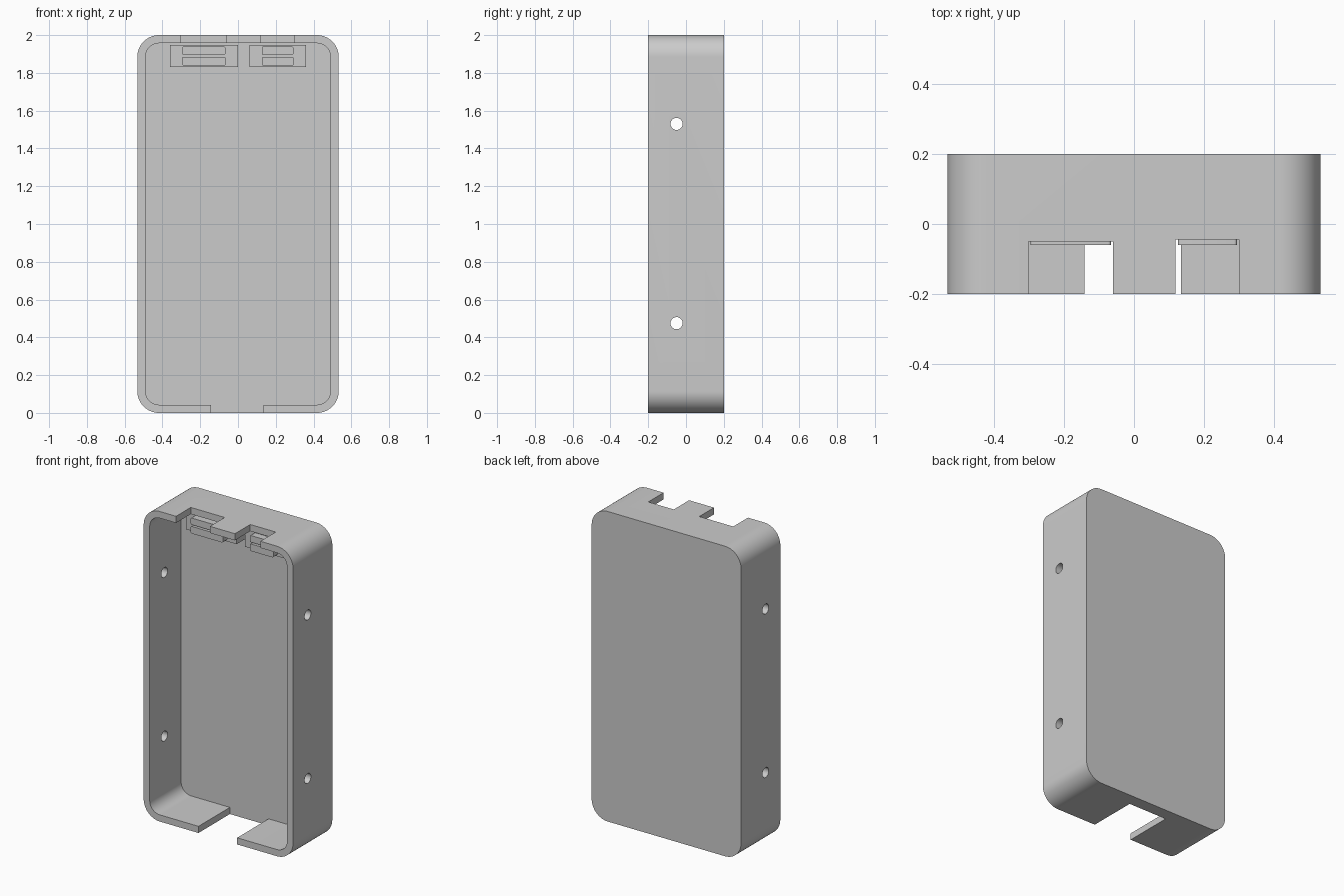
import bpy, bmesh, math
from mathutils import Vector

cube = bpy.data.objects.get("Cube")
if cube:
    bpy.data.objects.remove(cube, do_unlink=True)

GREY = (0.6, 0.6, 0.6, 1)
grey = bpy.data.materials.new("plain grey")
grey.use_nodes = True
grey.diffuse_color = GREY
grey.node_tree.nodes["Principled BSDF"].inputs["Base Color"].default_value = GREY


def prism(name, outline, direction):
    """Extrude a closed outline along a vector into a solid object."""
    bm = bmesh.new()
    face = bm.faces.new([bm.verts.new(p) for p in outline])
    grown = bmesh.ops.extrude_face_region(bm, geom=[face])["geom"]
    moved = [v for v in grown if isinstance(v, bmesh.types.BMVert)]
    bmesh.ops.translate(bm, verts=moved, vec=Vector(direction))
    bmesh.ops.recalc_face_normals(bm, faces=bm.faces)
    mesh = bpy.data.meshes.new(name)
    bm.to_mesh(mesh)
    bm.free()
    mesh.materials.append(grey)
    obj = bpy.data.objects.new(name, mesh)
    bpy.context.collection.objects.link(obj)
    return obj


def slab(name, x, z, y, radius=0, steps=16):
    """Slab with rounded corners in the front outline; x, z, y are ranges."""
    if radius == 0:
        outline = [(px, y[0], pz) for px, pz in
                   ((x[0], z[0]), (x[1], z[0]), (x[1], z[1]), (x[0], z[1]))]
    else:
        corners = ((x[1] - radius, z[1] - radius), (x[0] + radius, z[1] - radius),
                   (x[0] + radius, z[0] + radius), (x[1] - radius, z[0] + radius))
        outline = []
        for quarter, (cx, cz) in enumerate(corners):
            for i in range(steps + 1):
                a = math.pi / 2 * (quarter + i / steps)
                outline.append((cx + radius * math.cos(a), y[0], cz + radius * math.sin(a)))
    return prism(name, outline, (0, y[1] - y[0], 0))


def activate(obj):
    bpy.ops.object.select_all(action="DESELECT")
    obj.select_set(True)
    bpy.context.view_layer.objects.active = obj


def cut(obj, cutter):
    mod = obj.modifiers.new("cut", "BOOLEAN")
    mod.operation = "DIFFERENCE"
    mod.solver = "EXACT"
    mod.object = cutter
    activate(obj)
    bpy.ops.object.modifier_apply(modifier=mod.name)
    bpy.data.objects.remove(cutter, do_unlink=True)


def smooth(obj):
    activate(obj)
    bpy.ops.object.shade_smooth_by_angle(angle=math.radians(30))


HALF, WALL, FLOOR = 0.533, 0.043, 0.12

# Open tray with rounded corners
case = slab("case", (-HALF, HALF), (0, 2), (-0.2, 0.2), 0.115)
cut(case, slab("cavity", (WALL - HALF, HALF - WALL), (WALL, 2 - WALL), (-0.3, FLOOR), 0.072))

# Openings in the bottom and top walls
cut(case, slab("bottom_notch", (-0.142, 0.134), (-0.1, 0.1), (-0.3, FLOOR)))
cut(case, slab("wide_notch", (-0.302, -0.06), (1.9, 2.1), (-0.3, -0.05)))
cut(case, slab("narrow_notch", (0.118, 0.3), (1.9, 2.1), (-0.3, -0.044)))

# Screw holes through both side walls
for z in (0.475, 1.53):
    ring = [(-1, -0.05 + 0.032 * math.cos(a), z + 0.032 * math.sin(a))
            for a in (math.tau * i / 32 for i in range(32))]
    cut(case, prism("screw_hole", ring, (2, 0, 0)))
smooth(case)

# Socket blocks on the tray floor, each with two projecting tongues
for side, block_x, tongue_x in (("wide", (-0.36, 0), (-0.296, -0.066)),
                                ("narrow", (0.06, 0.36), (0.126, 0.294))):
    slab(side + "_socket_block", block_x, (1.83, 1.947), (-0.015, FLOOR + 0.01))
    for level, z in (("lower", (1.839, 1.885)), ("upper", (1.896, 1.939))):
        smooth(slab(f"{side}_{level}_tongue", tongue_x, z, (-0.06, 0), 0.008, 4))
